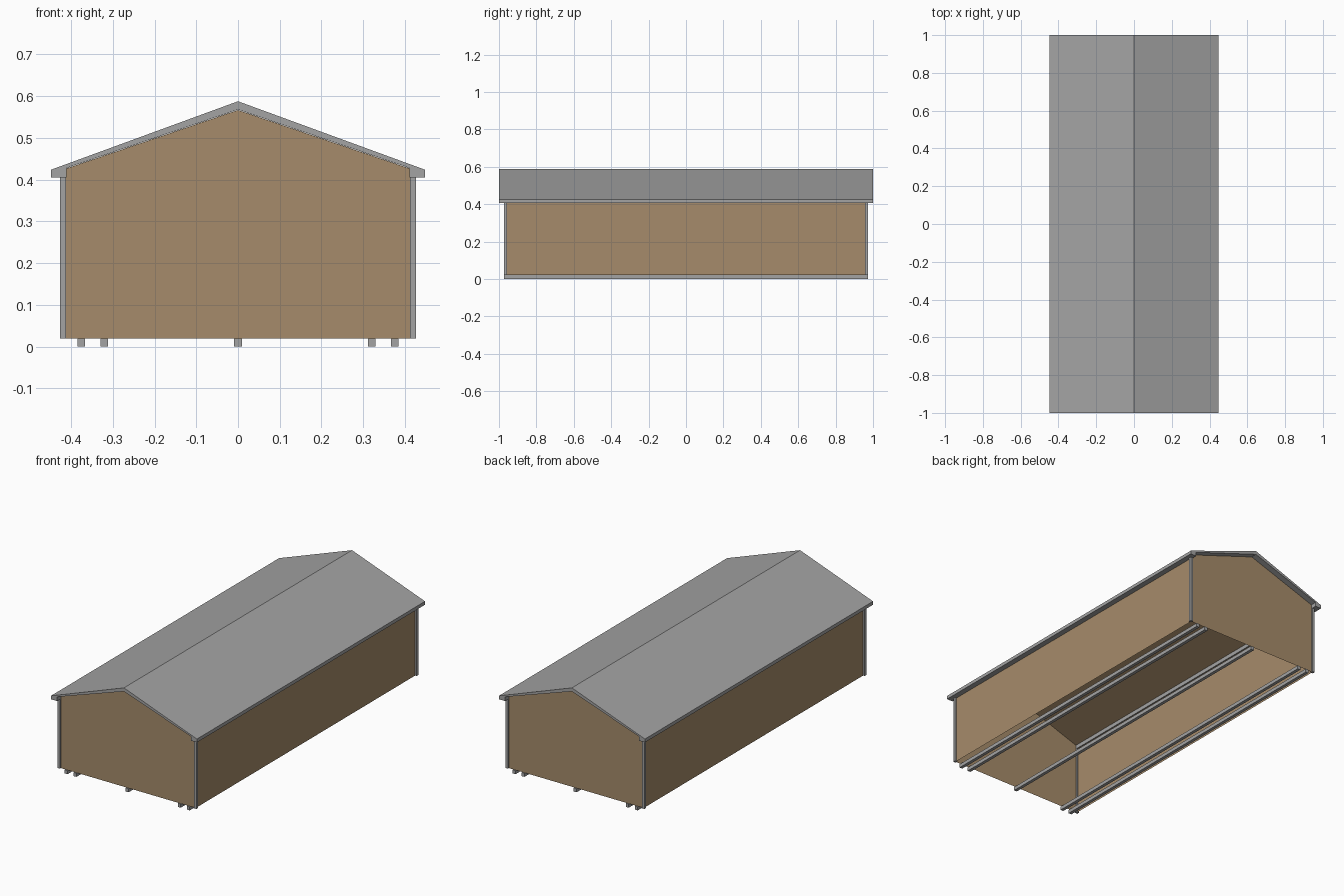
import bpy, bmesh

if "Cube" in bpy.data.objects:
    bpy.data.objects.remove(bpy.data.objects["Cube"])


def material(name, color):
    m = bpy.data.materials.new(name)
    m.diffuse_color = (*color, 1)
    m.use_nodes = True
    m.node_tree.nodes["Principled BSDF"].inputs["Base Color"].default_value = m.diffuse_color
    return m


GREY = material("grey metal", (0.37, 0.37, 0.37))
BROWN = material("tan siding", (0.38, 0.26, 0.145))


def extrude_profile(name, half, y, mat, open_bottom=False):
    """Mirror a right-half XZ profile (listed left out) and extrude it along y."""
    pts = half + [(-x, z) for x, z in reversed(half) if x > 0]
    bm = bmesh.new()
    front = [bm.verts.new((x, -y, z)) for x, z in pts]
    back = [bm.verts.new((x, y, z)) for x, z in pts]
    n = len(pts)
    bm.faces.new(front)
    bm.faces.new(back[::-1])
    for i in range(n):
        j = (i + 1) % n
        f = bm.faces.new((front[i], back[i], back[j], front[j]))
    bmesh.ops.recalc_face_normals(bm, faces=bm.faces[:])
    if open_bottom:
        low = [f for f in bm.faces if f.normal.z < -0.9]
        bmesh.ops.delete(bm, geom=low, context='FACES_ONLY')
    return finish(name, bm, mat)


def finish(name, bm, mat):
    me = bpy.data.meshes.new(name)
    bm.to_mesh(me)
    bm.free()
    me.materials.append(mat)
    ob = bpy.data.objects.new(name, me)
    bpy.context.collection.objects.link(ob)
    return ob


def box(name, center, size, mat):
    bm = bmesh.new()
    bmesh.ops.create_cube(bm, size=1)
    bmesh.ops.scale(bm, vec=size, verts=bm.verts[:])
    bmesh.ops.translate(bm, vec=center, verts=bm.verts[:])
    return finish(name, bm, mat)


# Hollow shell: walls and sloped ceiling, open underneath
extrude_profile("walls", [(0, 0.567), (0.417, 0.425), (0.417, 0.02)],
                0.966, BROWN, open_bottom=True)

# Gabled roof with boxed eaves; two mirrored halves meet at the ridge
for side, sx in (("right", 1), ("left", -1)):
    prof = [(0, 0.588), (0.448, 0.424), (0.448, 0.405),
            (0.411, 0.405), (0.411, 0.428), (0, 0.568)]
    bm = bmesh.new()
    front = [bm.verts.new((sx * x, -1, z)) for x, z in prof]
    back = [bm.verts.new((sx * x, 1, z)) for x, z in prof]
    bm.faces.new(front)
    bm.faces.new(back)
    for i in range(5):
        bm.faces.new((front[i], back[i], back[i + 1], front[i + 1]))
    bmesh.ops.recalc_face_normals(bm, faces=bm.faces[:])
    finish(side + "_roof", bm, GREY)

# Corner trim posts
for sx in (-1, 1):
    for sy in (-1, 1):
        box("corner_trim", (sx * 0.419, sy * 0.966, 0.2135),
            (0.015, 0.016, 0.387), GREY)

# Floor skids
for x in (-0.375, -0.32, 0, 0.32, 0.375):
    box("skid", (x, 0, 0.01), (0.018, 1.944, 0.02), GREY)
